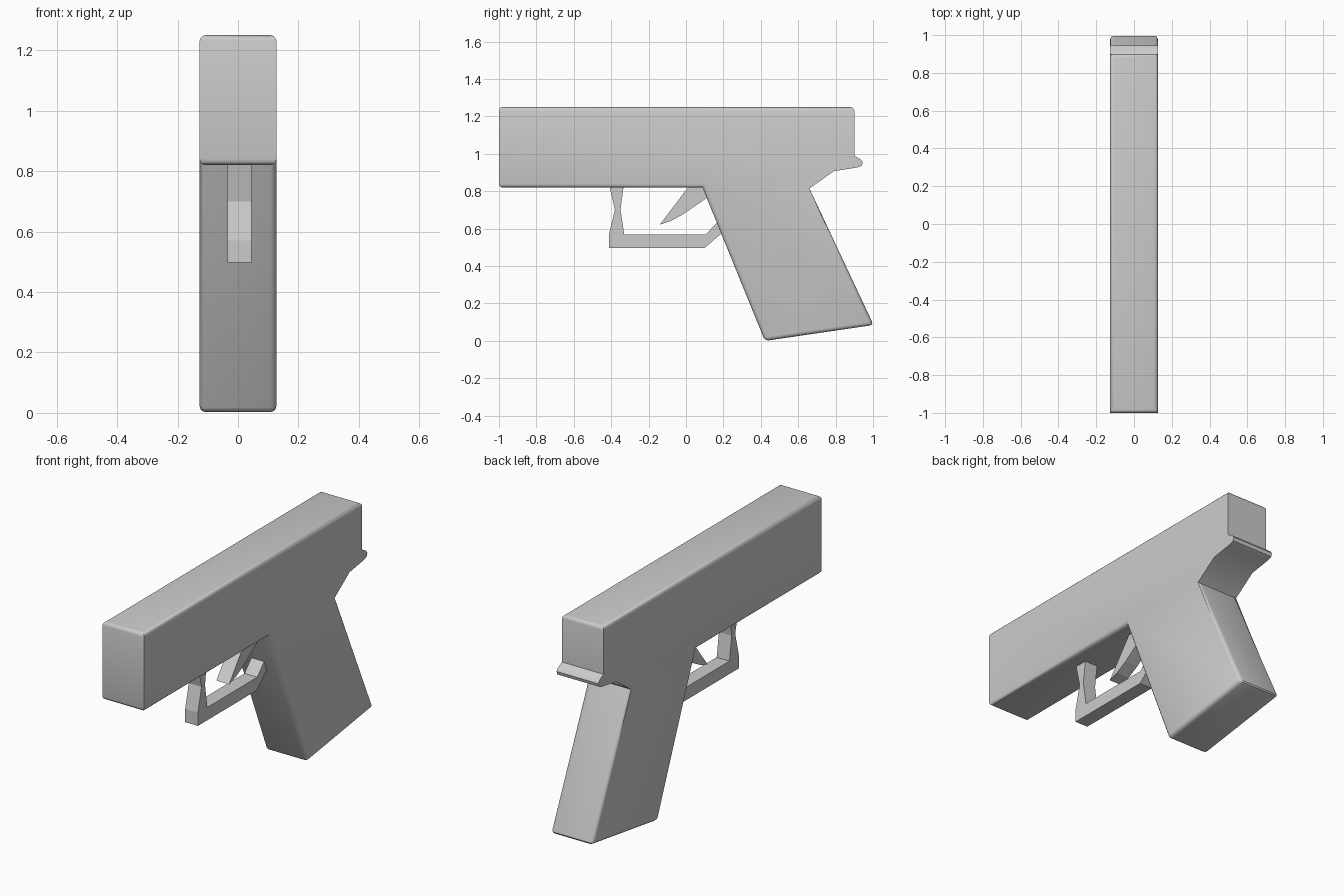
import bpy, bmesh, math

if "Cube" in bpy.data.objects:
    bpy.data.objects.remove(bpy.data.objects["Cube"])


def extrude_profile(name, pts, half_width, centre_x=0.0, rounded=None, radius=0.02):
    """Extrude a (y, z) outline along x; optionally round selected edges."""
    bm = bmesh.new()
    left = [bm.verts.new((centre_x - half_width, y, z)) for y, z in pts]
    right = [bm.verts.new((centre_x + half_width, y, z)) for y, z in pts]
    n = len(pts)
    bm.faces.new(left)
    bm.faces.new(right[::-1])
    for i in range(n):
        j = (i + 1) % n
        bm.faces.new((left[j], left[i], right[i], right[j]))
    bmesh.ops.recalc_face_normals(bm, faces=bm.faces[:])
    if rounded:
        sides, corners = rounded
        edges = []
        for i in sides:        # long outline edges on both flanks
            j = (i + 1) % n
            edges += [bm.edges.get((s[i], s[j])) for s in (left, right)]
        for i in corners:      # edges running across the width
            edges.append(bm.edges.get((left[i], right[i])))
        bmesh.ops.bevel(bm, geom=edges, offset=radius, segments=3,
                        profile=0.5, affect='EDGES', clamp_overlap=True)
    mesh = bpy.data.meshes.new(name)
    bm.to_mesh(mesh)
    bm.free()
    ob = bpy.data.objects.new(name, mesh)
    bpy.context.collection.objects.link(ob)
    if rounded:
        bpy.context.view_layer.objects.active = ob
        ob.select_set(True)
        bpy.ops.object.shade_smooth_by_angle(angle=math.radians(35))
        ob.select_set(False)
    return ob


# Body: slide block, rear tang and slanted grip in one outline
body = [(-1, 0.82), (-1, 1.25), (0.90, 1.25), (0.90, 0.99), (0.935, 0.97),
        (0.945, 0.955), (0.94, 0.937), (0.92, 0.928), (0.79, 0.907),
        (0.66, 0.815), (1.003, 0.085), (0.422, 0.0), (0.088, 0.82)]
extrude_profile("body", body, 0.127,
                rounded=((1, 9, 10, 11, 12), (0, 1, 2, 10, 11)))

# Trigger guard loop, open against the grip
guard = [(-0.41, 0.83), (-0.38, 0.70), (-0.412, 0.57), (-0.412, 0.497),
         (0.10, 0.497), (0.19, 0.575), (0.17, 0.637), (0.105, 0.568),
         (-0.33, 0.568), (-0.35, 0.70), (-0.333, 0.83)]
extrude_profile("trigger_guard", guard, 0.039, 0.005)

# Curved trigger
trigger = [(0.018, 0.83), (-0.14, 0.622), (-0.083, 0.64), (-0.015, 0.677),
           (0.115, 0.767), (0.115, 0.83)]
extrude_profile("trigger", trigger, 0.039, 0.005)
